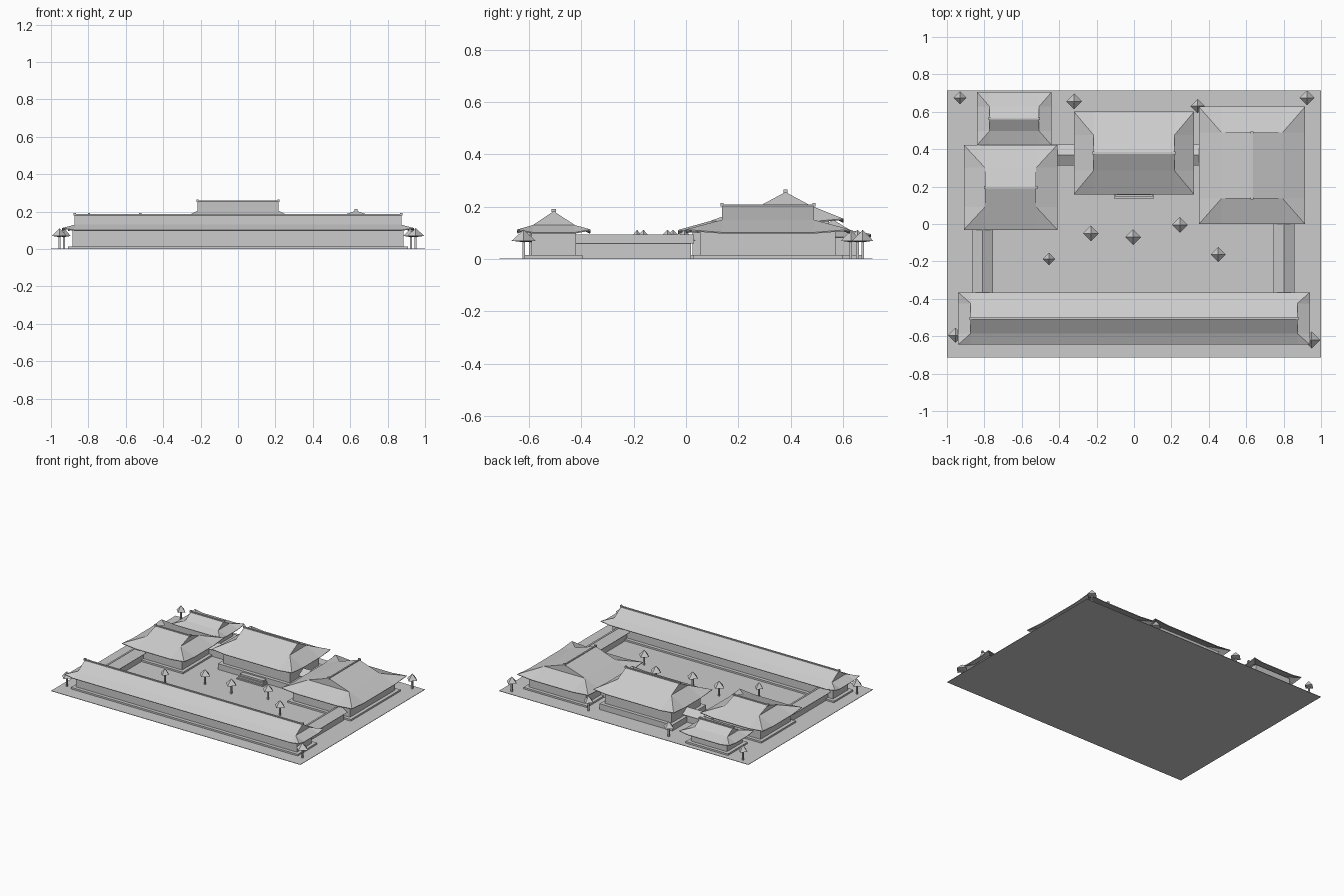
import bpy, bmesh
from math import pi

if "Cube" in bpy.data.objects:
    bpy.data.objects.remove(bpy.data.objects["Cube"])

GREY = (0.6, 0.6, 0.6, 1)
stone = bpy.data.materials.new("pale grey")
stone.use_nodes = True
stone.diffuse_color = GREY
stone.node_tree.nodes["Principled BSDF"].inputs["Base Color"].default_value = GREY


def mesh_object(name, verts, faces, loc=(0, 0, 0), turn=0):
    mesh = bpy.data.meshes.new(name)
    mesh.from_pydata(verts, [], faces)
    bm = bmesh.new()
    bm.from_mesh(mesh)
    bmesh.ops.recalc_face_normals(bm, faces=bm.faces)
    bm.to_mesh(mesh)
    bm.free()
    mesh.materials.append(stone)
    obj = bpy.data.objects.new(name, mesh)
    obj.location = loc
    obj.rotation_euler.z = turn
    bpy.context.collection.objects.link(obj)
    return obj


def box(name, cx, cy, hx, hy, z0, z1, turn=0):
    verts = [(x, y, z) for z in (z0, z1)
             for x, y in ((-hx, -hy), (hx, -hy), (hx, hy), (-hx, hy))]
    faces = [(3, 2, 1, 0), (4, 5, 6, 7)]
    faces += [(i, (i + 1) % 4, (i + 1) % 4 + 4, i + 4) for i in range(4)]
    return mesh_object(name, verts, faces, (cx, cy, 0), turn)


def hip_gable_roof(name, cx, cy, hx, hy, gx, gy, eave, foot, ridge, turn):
    """Curved hip skirt with raised corners, topped by a steeper gable."""
    verts, faces = [], []
    lift = 0.011
    for sx, sy in ((-1, -1), (1, -1), (1, 1), (-1, 1)):
        corner = (sx * hx, sy * hy, eave + lift)
        along_x = (sx * gx, sy * hy, eave)
        along_y = (sx * hx, sy * gy, eave)
        trio = [along_y, corner, along_x] if sx == sy else [along_x, corner, along_y]
        verts += trio + [(sx * gx, sy * gy, foot)]
    for k in range(4):
        a, b = 4 * k, 4 * ((k + 1) % 4)
        faces += [(a, a + 1, a + 3), (a + 1, a + 2, a + 3)]
        faces.append((a + 2, b, b + 3, a + 3))
    # Gable ends and upper slopes
    verts += [(-gx, 0, ridge), (gx, 0, ridge)]
    faces += [(3, 7, 17, 16), (11, 15, 16, 17), (7, 11, 17), (15, 3, 16)]
    roof = mesh_object(name, verts, faces, (cx, cy, 0), turn)
    thick = roof.modifiers.new("thickness", 'SOLIDIFY')
    thick.thickness = 0.005
    thick.offset = -1


def hall(name, cx, cy, hx, hy, gx, gy, base, eave, foot, ridge, turn=0):
    box(name + "_platform", cx, cy, hx - 0.03, hy - 0.03, 0, base, turn)
    box(name + "_walls", cx, cy, hx - 0.055, hy - 0.055, base, eave + 0.002, turn)
    hip_gable_roof(name + "_roof", cx, cy, hx, hy, gx, gy, eave, foot, ridge, turn)
    box(name + "_ridge", cx, cy, gx, 0.005, ridge - 0.004, ridge + 0.004, turn)
    for s in (-1, 1):
        dx, dy = (0, s * gx) if turn else (s * gx, 0)
        box(name + "_ridge_end", cx + dx, cy + dy, 0.006, 0.008,
            ridge - 0.004, ridge + 0.009, turn)


def corridor(name, cx, cy, length, turn=0):
    h, w = length / 2, 0.056
    box(name + "_walls", cx, cy, h - 0.01, w - 0.02, 0, 0.065, turn)
    verts = [(s * h, y, z) for s in (-1, 1)
             for y, z in ((-w, 0.06), (0, 0.094), (w, 0.06))]
    faces = [(0, 3, 4, 1), (1, 4, 5, 2), (0, 1, 2), (3, 5, 4), (0, 2, 5, 3)]
    mesh_object(name + "_roof", verts, faces, (cx, cy, 0), turn)


def tree(x, y, r):
    box("tree_trunk", x, y, 0.005, 0.005, 0, 0.07)
    verts = [(r, 0, 0.07), (0, r, 0.07), (-r, 0, 0.07), (0, -r, 0.07),
             (0, 0, 0.112), (0, 0, 0.064)]
    faces = [f for i in range(4) for f in ((i, (i + 1) % 4, 4), ((i + 1) % 4, i, 5))]
    mesh_object("tree_crown", verts, faces, (x, y, 0))


# Ground slab
box("ground", 0, 0, 1, 0.713, 0, 0.003)

# Halls: centre, half size, gable half size, then heights
hall("front_hall", 0, -0.505, 0.94, 0.14, 0.873, 0.08, 0.015, 0.102, 0.13, 0.183)
hall("main_hall", 0, 0.38, 0.322, 0.222, 0.216, 0.095, 0.045, 0.143, 0.205, 0.256)
hall("left_hall", 0.631, 0.313, 0.314, 0.284, 0.176, 0.163, 0.015, 0.102, 0.15, 0.205, pi / 2)
hall("right_hall", -0.66, 0.196, 0.25, 0.227, 0.137, 0.105, 0.015, 0.1, 0.145, 0.183)
hall("rear_hall", -0.64, 0.563, 0.2, 0.143, 0.132, 0.065, 0.015, 0.085, 0.11, 0.15)

# Steps to the main hall
for i in range(3):
    box("main_step", 0, 0.18, 0.105 - 0.006 * i, 0.045 - 0.01 * i,
        0.012 * i, 0.012 * (i + 1))

# Covered corridors
corridor("right_corridor", -0.81, -0.2, 0.46, pi / 2)
corridor("left_corridor", 0.802, -0.2, 0.46, pi / 2)
corridor("main_right_corridor", -0.37, 0.368, 0.22)
corridor("main_left_corridor", 0.335, 0.368, 0.16)

# Trees
for x, y, r in ((-0.93, 0.675, 0.035), (-0.32, 0.655, 0.042), (0.34, 0.63, 0.038),
                (0.925, 0.675, 0.04), (-0.23, -0.05, 0.042), (-0.005, -0.07, 0.042),
                (0.245, -0.005, 0.042), (-0.455, -0.187, 0.033), (0.45, -0.163, 0.04),
                (-0.955, -0.595, 0.04), (0.95, -0.62, 0.046)):
    tree(x, y, r)
